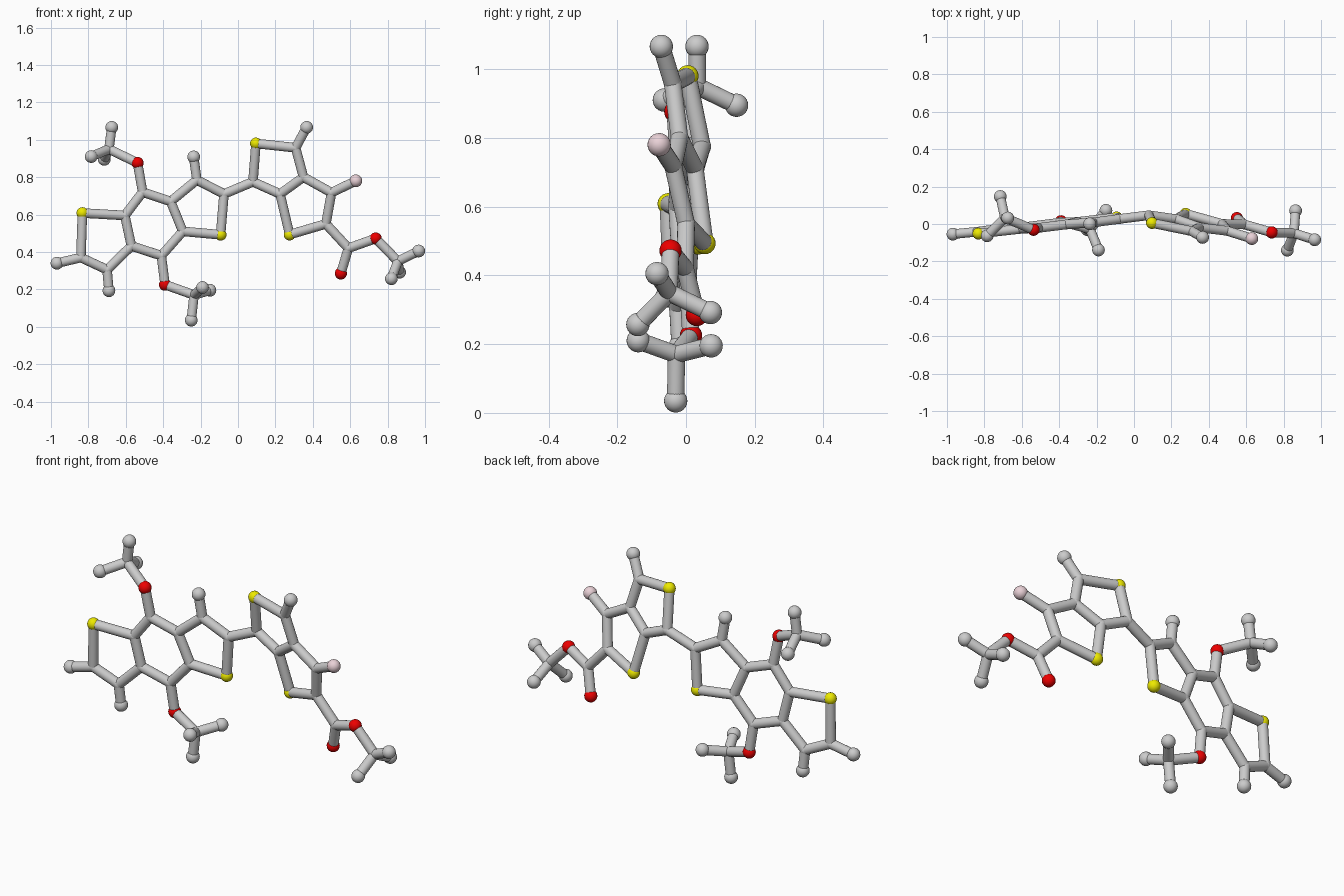
import bpy
from mathutils import Vector

if "Cube" in bpy.data.objects:
    bpy.data.objects.remove(bpy.data.objects["Cube"])

BOND_R = 0.0255


def material(name, rgb):
    m = bpy.data.materials.new(name)
    m.diffuse_color = (*rgb, 1)
    m.use_nodes = True
    m.node_tree.nodes["Principled BSDF"].inputs["Base Color"].default_value = m.diffuse_color
    return m


YELLOW = material("yellow", (0.85, 0.82, 0.0))
RED = material("red", (0.85, 0.0, 0.0))
PINK = material("pink", (0.82, 0.64, 0.68))


# The two ring systems are flat plates, slightly tilted against each other
def left_y(x, z):
    return 0.045 + 0.11 * x - 0.045 * (z - 0.5)


def right_y(x, z):
    return 0.1155 - 0.225 * x - 0.185 * (z - 0.5)


pos = {}

# Left fused rings: (x, z)
left = {
    "s1": (-0.832, 0.608), "c1": (-0.84, 0.37), "e1": (-0.968, 0.34),
    "c2": (-0.70, 0.305), "e2": (-0.69, 0.193), "c3": (-0.57, 0.432),
    "c4": (-0.605, 0.595), "c5": (-0.51, 0.72), "o1": (-0.537, 0.876),
    "c6": (-0.36, 0.67), "c7": (-0.295, 0.51), "c8": (-0.41, 0.38),
    "o2": (-0.39, 0.225), "c9": (-0.22, 0.785), "e3": (-0.237, 0.908),
    "c10": (-0.075, 0.71), "s2": (-0.093, 0.492),
}
# Right fused rings and ester tail: (x, z)
right = {
    "c11": (0.08, 0.775), "s3": (0.096, 0.98), "c12": (0.308, 0.957),
    "e4": (0.367, 1.066), "c13": (0.35, 0.80), "c14": (0.225, 0.71),
    "s4": (0.276, 0.493), "c15": (0.47, 0.55), "c16": (0.50, 0.717),
    "f1": (0.63, 0.78), "c17": (0.59, 0.42), "o3": (0.55, 0.285),
    "o4": (0.736, 0.472), "m3": (0.855, 0.35), "e11": (0.966, 0.405),
}
# Methyl ends that leave the plates: (x, y, z)
free = {
    "m1": (-0.69, 0.033, 0.95), "e5": (-0.675, 0.032, 1.066),
    "e6": (-0.785, -0.063, 0.91), "e7": (-0.715, 0.147, 0.895),
    "m2": (-0.235, -0.028, 0.17), "e8": (-0.25, -0.03, 0.035),
    "e9": (-0.19, -0.139, 0.21), "e10": (-0.15, 0.073, 0.195),
    "e12": (0.864, 0.071, 0.292), "e13": (0.82, -0.14, 0.257),
}
for table, plane in ((left, left_y), (right, right_y)):
    for k, (x, z) in table.items():
        pos[k] = Vector((x, plane(x, z), z))
for k, p in free.items():
    pos[k] = Vector(p)

# Bonds as chains of neighbouring points
chains = [
    "s1 c1 c2 c3 c4 s1", "c4 c5 c6 c7 c8 c3", "c6 c9 c10 s2 c7",
    "c10 c11 s3 c12 c13 c14 c11", "c14 s4 c15 c16 c13",
    "c1 e1", "c2 e2", "c9 e3", "c12 e4", "c16 f1",
    "c5 o1 m1 e5", "m1 e6", "m1 e7", "c8 o2 m2 e8", "m2 e9", "m2 e10",
    "c15 c17 o3", "c17 o4 m3 e11", "m3 e12", "m3 e13",
]

# Kind: part name, radius, material
kinds = {
    "c": ("joint", BOND_R * 1.04, None), "m": ("joint", BOND_R * 1.04, None),
    "e": ("end_ball", 0.034, None), "s": ("yellow_ball", 0.0315, YELLOW),
    "o": ("red_ball", 0.0325, RED), "f": ("pink_ball", 0.034, PINK),
}


def finish(name, mat=None):
    ob = bpy.context.object
    ob.name = name
    if mat:
        ob.data.materials.append(mat)
    bpy.ops.object.shade_smooth_by_angle()


# Balls and joints
for k, p in pos.items():
    name, r, mat = kinds[k[0]]
    bpy.ops.mesh.primitive_uv_sphere_add(segments=24, ring_count=12, radius=r, location=p)
    finish(name, mat)

# Bonds
for chain in chains:
    keys = chain.split()
    for a, b in zip(keys, keys[1:]):
        d = pos[b] - pos[a]
        bpy.ops.mesh.primitive_cylinder_add(
            vertices=20, radius=BOND_R, depth=d.length,
            location=(pos[a] + pos[b]) / 2,
            rotation=d.to_track_quat('Z', 'Y').to_euler())
        finish("bond")
